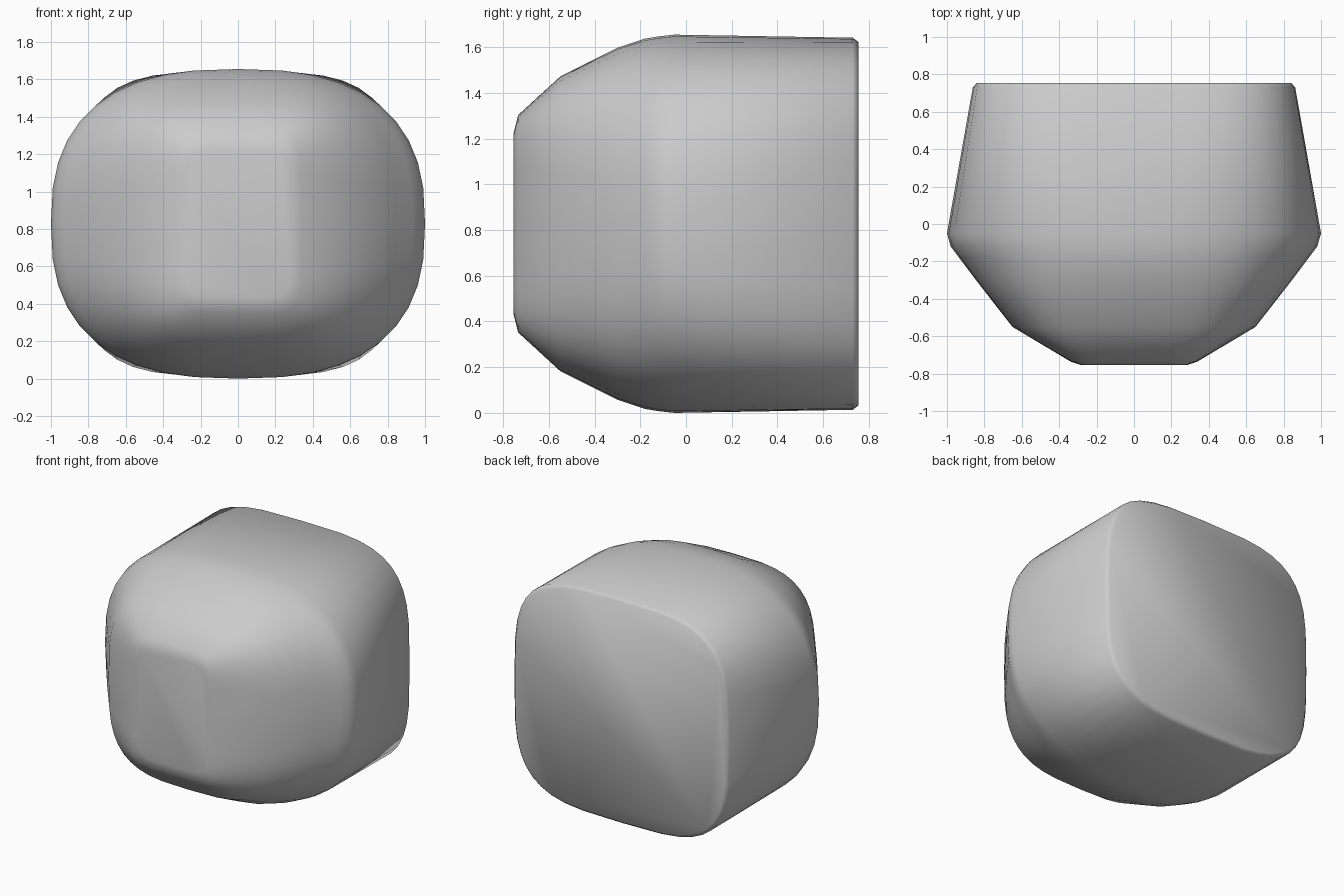
import bpy, bmesh
from math import sin, cos, pi, copysign

if "Cube" in bpy.data.objects:
    bpy.data.objects.remove(bpy.data.objects["Cube"])

SEG = 40
ZC = 0.8275

# Cross-sections front to back: y, half width, half height, squareness
SECTIONS = [
    (-0.755, 0.28, 0.395, 7.0),
    (-0.735, 0.34, 0.475, 6.0),
    (-0.55, 0.65, 0.645, 3.4),
    (-0.30, 0.845, 0.77, 2.8),
    (-0.18, 0.935, 0.81, 2.6),
    (-0.12, 0.98, 0.82, 2.55),
    (-0.05, 1.0, 0.8275, 2.55),
    (0.73, 0.862, 0.814, 3.7),
    (0.755, 0.84, 0.795, 3.7),
]


def power(v, e):
    return copysign(abs(v) ** e, v)


def section_ring(bm, y, a, b, n):
    """One rounded-rectangle (superellipse) ring of vertices."""
    ring = []
    for i in range(SEG):
        t = 2 * pi * i / SEG
        ring.append(bm.verts.new((a * power(cos(t), 2 / n), y,
                                  ZC + b * power(sin(t), 2 / n))))
    return ring


# Rounded body lofted along y
bm = bmesh.new()
rings = [section_ring(bm, *s) for s in SECTIONS]
for r0, r1 in zip(rings, rings[1:]):
    for i in range(SEG):
        j = (i + 1) % SEG
        bm.faces.new((r0[i], r0[j], r1[j], r1[i]))

# Flat front and back caps
bm.faces.new(rings[0])
bm.faces.new(rings[-1])
bmesh.ops.recalc_face_normals(bm, faces=bm.faces)
for f in bm.faces:
    f.smooth = True

mesh = bpy.data.meshes.new("rounded_body")
bm.to_mesh(mesh)
bm.free()
body = bpy.data.objects.new("rounded_body", mesh)
bpy.context.collection.objects.link(body)
